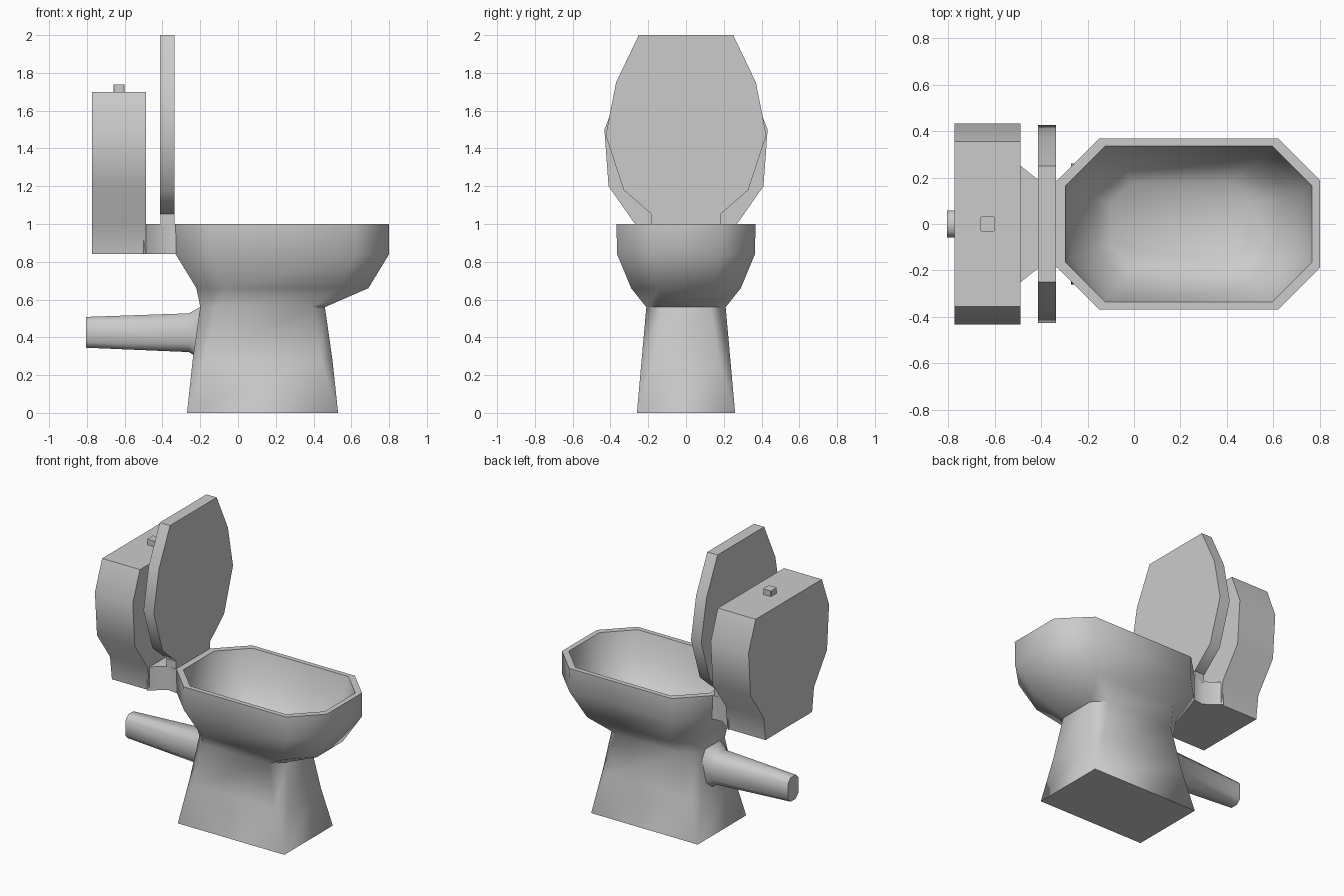
import bpy, bmesh, math

if "Cube" in bpy.data.objects:
    bpy.data.objects.remove(bpy.data.objects["Cube"])


def loft(name, rings, cap_start=True, cap_end=True, angle=50):
    """Skin a list of equal-length point rings into one smooth-by-angle object."""
    bm = bmesh.new()
    vr = [[bm.verts.new(p) for p in r] for r in rings]
    n = len(vr[0])
    for a, b in zip(vr, vr[1:]):
        for i in range(n):
            j = (i + 1) % n
            bm.faces.new((a[i], a[j], b[j], b[i]))
    if cap_start:
        bm.faces.new(vr[0][::-1])
    if cap_end:
        bm.faces.new(vr[-1])
    bmesh.ops.remove_doubles(bm, verts=bm.verts, dist=0.0005)
    bmesh.ops.recalc_face_normals(bm, faces=bm.faces)
    me = bpy.data.meshes.new(name)
    bm.to_mesh(me)
    bm.free()
    ob = bpy.data.objects.new(name, me)
    bpy.context.collection.objects.link(ob)
    bpy.ops.object.select_all(action='DESELECT')
    ob.select_set(True)
    bpy.context.view_layer.objects.active = ob
    bpy.ops.object.shade_smooth_by_angle(angle=math.radians(angle))
    return ob


def octagon(a0, a1, b0, b1, c):
    """Rectangle a0..a1 by b0..b1 with corners cut by c."""
    return [(a0 + c, b0), (a1 - c, b0), (a1, b0 + c), (a1, b1 - c),
            (a1 - c, b1), (a0 + c, b1), (a0, b1 - c), (a0, b0 + c)]


def level(z, x0, x1, h, c):
    return [(x, y, z) for x, y in octagon(x0, x1, -h, h, c)]


def plate(name, half, x0, x1):
    """Mirror a (y, z) half outline and extrude it along x."""
    outline = half + [(-y, z) for y, z in reversed(half)]
    return loft(name, [[(x, y, z) for y, z in outline] for x in (x0, x1)])


# pedestal and hollow bowl: outside going up, then down the inside
loft("bowl_and_pedestal", [
    level(0.00, -0.27, 0.53, 0.26, 0.0),
    level(0.28, -0.24, 0.50, 0.235, 0.06),
    level(0.56, -0.20, 0.46, 0.21, 0.08),
    level(0.66, -0.22, 0.69, 0.29, 0.15),
    level(0.84, -0.33, 0.80, 0.365, 0.18),
    level(1.00, -0.33, 0.80, 0.368, 0.18),
    level(1.00, -0.295, 0.765, 0.335, 0.17),
    level(0.84, -0.27, 0.73, 0.30, 0.16),
    level(0.70, -0.17, 0.62, 0.24, 0.13),
    level(0.64, -0.10, 0.50, 0.18, 0.09),
])

# shelf joining bowl to tank
loft("tank_shelf", [[(x, -h, 0.84), (x, h, 0.84), (x, h, 1.0), (x, -h, 1.0)]
                    for x, h in ((-0.50, 0.26), (-0.40, 0.18), (-0.325, 0.188))])

# tank with a slightly crowned top
plate("tank", [(0.25, 0.84), (0.27, 1.0), (0.41, 1.2), (0.432, 1.5), (0.355, 1.70)],
      -0.772, -0.488)
loft("flush_button", [level(z, -0.66, -0.60, 0.032, 0.004) for z in (1.69, 1.738)], angle=30)

# raised lid and its hinge block
plate("lid", [(0.18, 1.05), (0.33, 1.18), (0.425, 1.47), (0.37, 1.75), (0.25, 2.0)],
      -0.412, -0.335)
plate("lid_hinge", [(0.182, 0.99), (0.182, 1.055)], -0.41, -0.337)

# drain pipe, flared where it meets the pedestal
loft("drain_pipe", [[(x, y, z) for y, z in octagon(-w, w, z0, z1, c)]
                    for x, w, z0, z1, c in ((-0.805, 0.057, 0.345, 0.508, 0.03),
                                            (-0.26, 0.09, 0.322, 0.527, 0.045),
                                            (-0.20, 0.13, 0.285, 0.56, 0.05))],
     cap_end=False)
